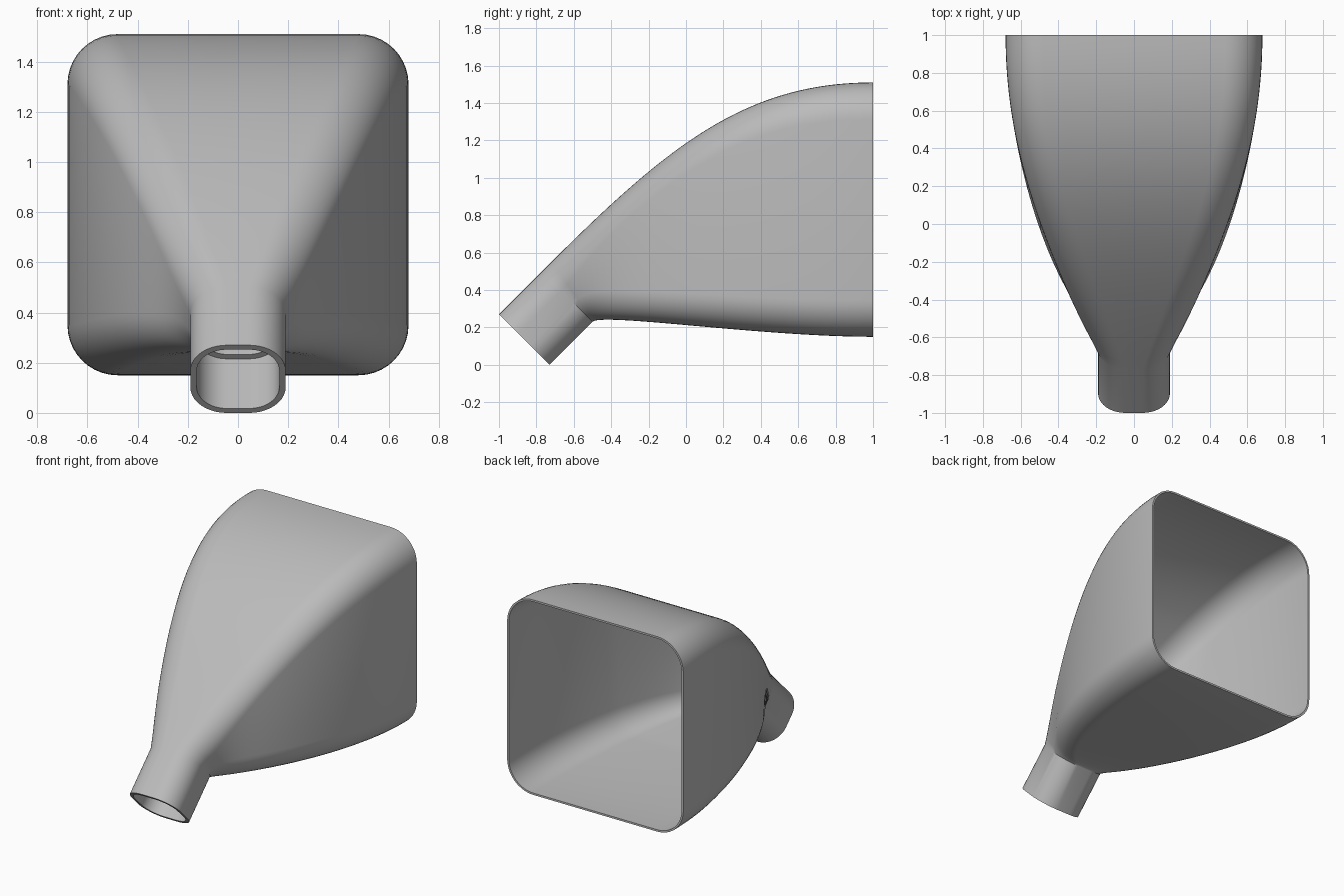
import bpy, bmesh, math
from mathutils import Vector

cube = bpy.data.objects.get("Cube")
if cube:
    bpy.data.objects.remove(cube, do_unlink=True)

# Material
grey = bpy.data.materials.new("plain_grey")
grey.use_nodes = True
colour = (0.5, 0.5, 0.5, 1)
grey.diffuse_color = colour
bsdf = next(n for n in grey.node_tree.nodes if n.type == 'BSDF_PRINCIPLED')
bsdf.inputs["Base Color"].default_value = colour

CORNER_STEPS = 10
HORN_STEPS = 40


def bezier(a, b, c, d, t):
    u = 1 - t
    return a * u**3 + b * (3 * u * u * t) + c * (3 * u * t * t) + d * t**3


def rounded_ring(bottom, top, half_width, radius, inset):
    """Rounded rectangle standing between two points of the centre plane."""
    centre = (bottom + top) / 2
    up = (top - bottom).normalized()
    w = half_width - inset
    h = (top - bottom).length / 2 - inset
    r = radius - inset
    ring = []
    for quarter, (sx, sz) in enumerate([(1, 1), (-1, 1), (-1, -1), (1, -1)]):
        for i in range(CORNER_STEPS + 1):
            a = math.pi / 2 * (quarter + i / CORNER_STEPS)
            x = sx * (w - r) + r * math.cos(a)
            z = sz * (h - r) + r * math.sin(a)
            ring.append(centre + Vector((x, 0, 0)) + up * z)
    return ring


def pt(y, z):
    return Vector((0, y, z))


# Sections of the straight spout, s from mouth (0) to horn (1)
def spout(s, inset):
    slide = pt(0.23, 0.23) * s
    return rounded_ring(pt(-0.73, 0) + slide, pt(-1, 0.27) + slide, 0.19, 0.145, inset)


# Sections of the flaring horn, t from spout (0) to open back (1)
def horn(t, inset):
    top = bezier(pt(-0.77, 0.5), pt(-0.12, 1.15), pt(0.3, 1.51), pt(1, 1.51), t)
    bottom = bezier(pt(-0.5, 0.23), pt(-0.45, 0.28), pt(0.4, 0.15), pt(1, 0.15), t)
    width = bezier(0.19, 0.43, 0.68, 0.68, t)
    return rounded_ring(bottom, top, width, 0.145 + 0.055 * t, inset)


steps = [i / HORN_STEPS for i in range(HORN_STEPS + 1)]
# Outside skin, then inside skin with a stop ledge in the spout socket
rings = [spout(0, 0)] + [horn(t, 0) for t in steps]
rings += [horn(t, 0.05 + (0.013 - 0.05) * min(1, t * 2)) for t in reversed(steps)]
rings += [spout(0.86, 0.05), spout(0.86, 0.025), spout(0, 0.025)]

bm = bmesh.new()
loops = [[bm.verts.new(p) for p in ring] for ring in rings]
count = len(loops[0])
for a, b in zip(loops, loops[1:] + loops[:1]):
    for i in range(count):
        j = (i + 1) % count
        bm.faces.new((a[i], a[j], b[j], b[i]))
bmesh.ops.recalc_face_normals(bm, faces=bm.faces)

mesh = bpy.data.meshes.new("funnel_duct")
bm.to_mesh(mesh)
bm.free()
mesh.materials.append(grey)
duct = bpy.data.objects.new("funnel_duct", mesh)
bpy.context.collection.objects.link(duct)
for o in bpy.context.selected_objects:
    o.select_set(False)
bpy.context.view_layer.objects.active = duct
duct.select_set(True)
bpy.ops.object.shade_smooth_by_angle(angle=math.radians(30))
